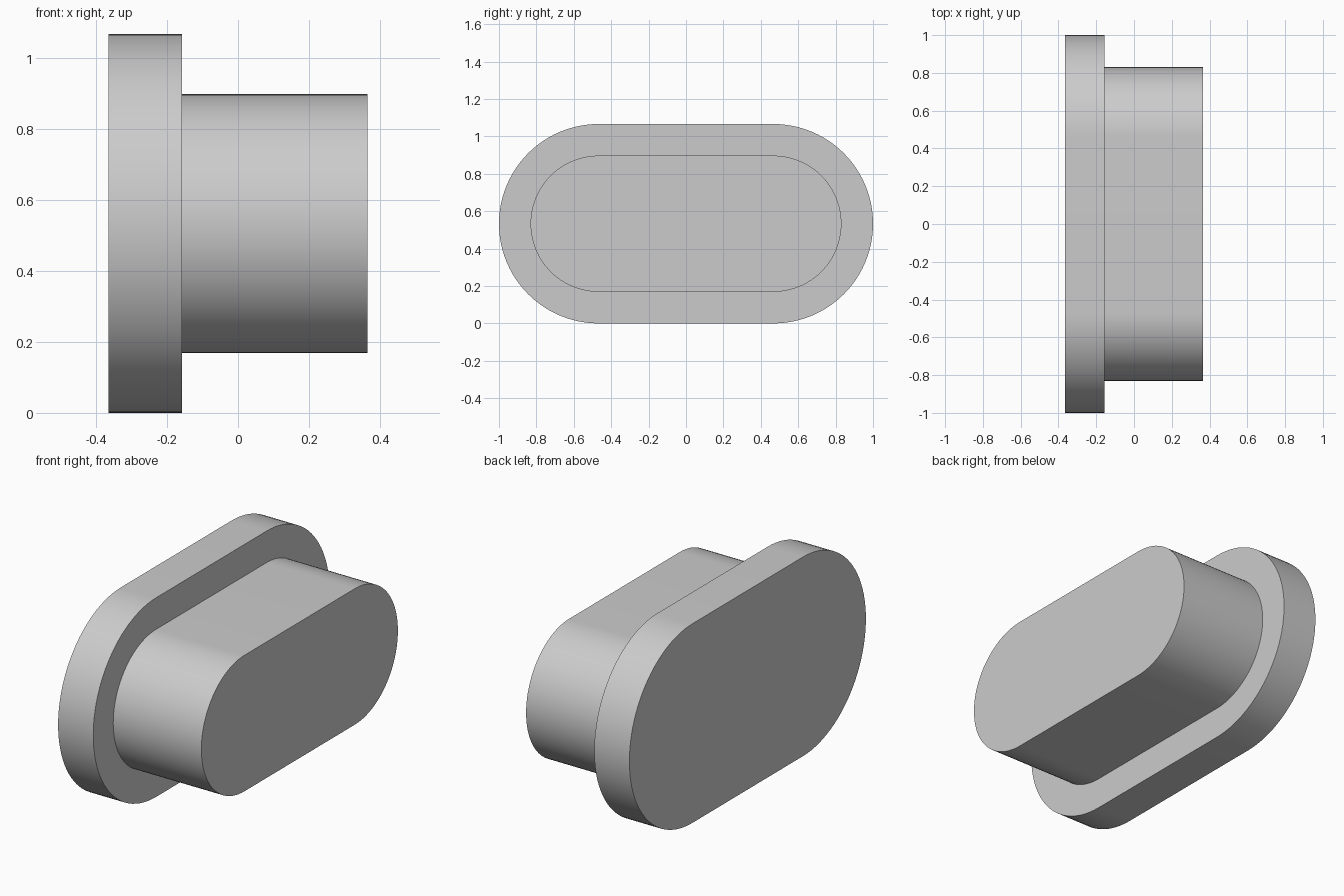
import bpy
import bmesh
from math import pi, sin, cos, radians

cube = bpy.data.objects.get("Cube")
if cube:
    bpy.data.objects.remove(cube, do_unlink=True)

# Single grey material
GREY = (0.6, 0.6, 0.6, 1.0)
grey = bpy.data.materials.new("plain_grey")
grey.use_nodes = True
grey.diffuse_color = GREY
grey.node_tree.nodes["Principled BSDF"].inputs["Base Color"].default_value = GREY

MID_Z = 0.533        # height of the shared axis
HALF_STRAIGHT = 0.467  # arc centres sit at +/- this y
ARC_STEPS = 48


def stadium(radius):
    """Outline of a slot shape in the y-z plane, counter-clockwise seen from +x."""
    points = []
    for side, start in ((1, -pi / 2), (-1, pi / 2)):
        for i in range(ARC_STEPS + 1):
            a = start + pi * i / ARC_STEPS
            points.append((side * HALF_STRAIGHT + radius * cos(a),
                           MID_Z + radius * sin(a)))
    return points


def slot_block(name, radius, x_start, x_end, back_cap=True):
    """Extrude the slot outline along x."""
    bm = bmesh.new()
    outline = stadium(radius)
    back = [bm.verts.new((x_start, y, z)) for y, z in outline]
    front = [bm.verts.new((x_end, y, z)) for y, z in outline]
    count = len(outline)
    for i in range(count):
        j = (i + 1) % count
        bm.faces.new((back[i], back[j], front[j], front[i]))
    bm.faces.new(front)
    if back_cap:
        bm.faces.new(back[::-1])
    mesh = bpy.data.meshes.new(name)
    bm.to_mesh(mesh)
    bm.free()
    mesh.materials.append(grey)
    obj = bpy.data.objects.new(name, mesh)
    bpy.context.collection.objects.link(obj)
    bpy.ops.object.select_all(action='DESELECT')
    obj.select_set(True)
    bpy.context.view_layer.objects.active = obj
    bpy.ops.object.shade_smooth_by_angle(angle=radians(30))
    return obj


# Wide flange, then the narrower plug standing on its face
slot_block("flange", MID_Z, -0.365, -0.157)
slot_block("plug", 0.364, -0.157, 0.365, back_cap=False)
